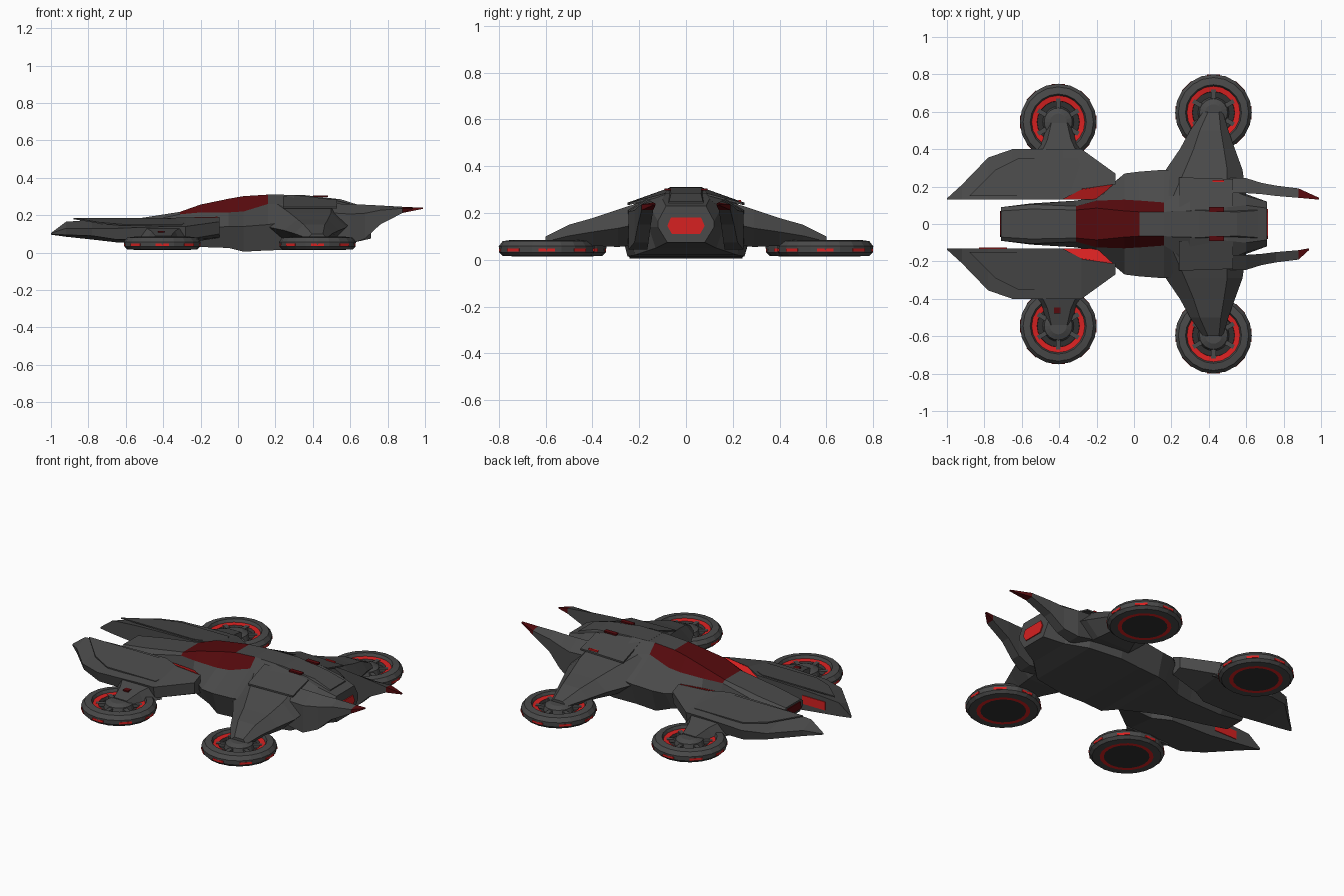
import bpy, bmesh, math

if "Cube" in bpy.data.objects:
    bpy.data.objects.remove(bpy.data.objects["Cube"])


def mat(name, rgb):
    m = bpy.data.materials.new(name)
    m.diffuse_color = (*rgb, 1)
    m.use_nodes = True
    m.node_tree.nodes["Principled BSDF"].inputs["Base Color"].default_value = m.diffuse_color
    return m


GREY = mat("dark grey hull", (0.068, 0.068, 0.068))
BLACK = mat("near black", (0.03, 0.03, 0.03))
RED = mat("glow red", (0.68, 0.015, 0.015))
DEEP = mat("deep red glass", (0.092, 0.003, 0.004))


def make(name, verts, faces, mats, idx=None):
    me = bpy.data.meshes.new(name)
    me.from_pydata(verts, [], faces)
    for m in mats:
        me.materials.append(m)
    if idx:
        for p, i in zip(me.polygons, idx):
            p.material_index = i
    bm = bmesh.new()
    bm.from_mesh(me)
    bmesh.ops.recalc_face_normals(bm, faces=bm.faces)
    bm.to_mesh(me)
    bm.free()
    ob = bpy.data.objects.new(name, me)
    bpy.context.collection.objects.link(ob)
    return ob


def loft(name, rings, mats, rule=lambda i, j: 0):
    """Skin closed rings of equal length; rule(i, j) picks the material."""
    n = len(rings[0])
    verts = [v for r in rings for v in r]
    faces, idx = [], []
    for i in range(len(rings) - 1):
        for j in range(n):
            k = (j + 1) % n
            faces.append((i*n + j, i*n + k, (i+1)*n + k, (i+1)*n + j))
            idx.append(rule(i, j))
    last = (len(rings) - 1) * n
    faces += [tuple(range(n)), tuple(range(last, last + n))]
    idx += [rule(0, -1), rule(len(rings) - 2, -1)]
    return make(name, verts, faces, mats, idx)


def plate(name, pts, t, m):
    """Thin plate: outline points raised by t in z."""
    return loft(name, [pts, [(x, y, z + t) for x, y, z in pts]], [m])


def box(name, c, d, m, ang=0):
    ca, sa = math.cos(ang), math.sin(ang)
    ring = []
    for a, b in ((-1, -1), (1, -1), (1, 1), (-1, 1)):
        u, v = a * d[0] / 2, b * d[1] / 2
        ring.append((c[0] + u*ca - v*sa, c[1] + u*sa + v*ca, c[2] - d[2] / 2))
    return plate(name, ring, d[2], m)


# fuselage: x, then (y, z) of top edge, shoulder, flank, keel
BODY = [
    (-.71, .07, .155, .09, .14, .09, .11, .06, .085),
    (-.55, .08, .18, .105, .155, .11, .10, .07, .06),
    (-.31, .075, .218, .095, .205, .125, .12, .10, .04),
    (-.20, .085, .257, .125, .215, .145, .13, .13, .03),
    (-.05, .07, .288, .13, .215, .27, .14, .20, .025),
    (.03, .065, .302, .125, .22, .28, .14, .24, .005),
    (.16, .065, .31, .115, .26, .29, .15, .24, .012),
    (.30, .07, .308, .20, .26, .29, .17, .25, .015),
    (.50, .09, .285, .19, .25, .24, .15, .22, .02),
    (.60, .10, .26, .15, .22, .16, .14, .13, .05),
    (.71, .085, .23, .12, .165, .12, .14, .08, .075)]
rings = []
for s in BODY:
    half = [(s[k], s[k + 1]) for k in (1, 3, 5, 7)]
    rings.append([(s[0], y, z) for y, z in half] +
                 [(s[0], -y, z) for y, z in reversed(half)])


def canopy(i, j):
    # top faces and upper side faces between the canopy stations
    return 1 if (j == 7 and 2 <= i < 5) or (j in (0, 6) and 2 <= i < 6) else 0


loft("fuselage", rings, [GREY, DEEP], canopy)

# spine behind the canopy, nose and tail lights
loft("spine", [[(x, -w, z - .03), (x, -w*.8, z), (x, w*.8, z), (x, w, z - .03)]
               for x, w, z in ((.2, .085, .31), (.35, .09, .308), (.55, .08, .285), (.66, .09, .25))], [GREY])
loft("nose_light", [[(x, -.07, .10), (x, .07, .10), (x, .06, .145), (x, -.06, .145)]
                    for x in (-.716, -.709)], [DEEP])
loft("tail_light", [[(x, -.06, .11), (x, .06, .11), (x, .08, .145), (x, .065, .18),
                     (x, -.065, .18), (x, -.08, .145)] for x in (.708, .716)], [RED])
# lights found on one side only
box("inner_wing_light", (-.755, -.129, .122), (.15, .006, .05), RED)
box("outer_deck_light", (.45, .23, .25), (.06, .01, .012), RED)
box("arm_light", (-.41, -.46, .112), (.035, .035, .008), DEEP)

# front wing: x, inner y, outer y, inner top, outer top, outer bottom, inner bottom
FRONT = [(-1.0, .13, .137, .105, .103, .098, .096),
         (-.92, .13, .21, .165, .13, .095, .085),
         (-.78, .13, .355, .175, .13, .09, .07),
         (-.65, .13, .40, .18, .13, .07, .055),
         (-.38, .132, .40, .185, .14, .07, .05),
         (-.28, .185, .40, .188, .14, .07, .05),
         (-.10, .21, .27, .19, .165, .10, .08)]
# rear wing: y, leading x, trailing x, top z, bottom z
REAR = [(.15, .08, .60, .26, .07), (.29, .17, .58, .215, .055), (.40, .245, .54, .178, .06),
        (.50, .30, .505, .15, .055), (.60, .37, .475, .10, .055)]
# tail fin: x, inner y, outer y, top z, bottom z
FIN = [(.40, .17, .25, .265, .08), (.60, .165, .245, .26, .045), (.68, .16, .22, .256, .075),
       (.76, .15, .205, .252, .15), (.88, .14, .19, .245, .212), (.99, .13, .14, .24, .234)]
# pod lathe: radius, z, material index of the band that follows
POD = [(.112, .045, 0), (.113, .064, 2), (.142, .068, 0), (.15, .085, 0), (.188, .08, 0),
       (.205, .058, 0), (.203, .032, 0), (.188, .017, 0), (.146, .015, 2), (.124, .015, 1)]


def pod(name, cx, cy):
    n = 20

    def circ(r, z):
        return [(cx + r * math.cos(math.tau * k / n), cy + r * math.sin(math.tau * k / n), z)
                for k in range(n)]
    loft(name + "_ring", [circ(r, z) for r, z, _ in POD], [GREY, BLACK, RED],
         lambda i, j: 1 if j < 0 else POD[i][2])
    loft(name + "_hub", [circ(.085, .04), circ(.075, .072), circ(.045, .085)], [GREY])
    for k in range(8):   # rim lights
        a = math.tau * k / 8
        box(name + "_rim_light", (cx + .198 * math.cos(a), cy + .198 * math.sin(a), .041),
            (.011, .07, .013), RED, a)
    for k in range(6):   # spokes in the well
        a = math.tau * (k + .5) / 6
        box(name + "_spoke", (cx + .1 * math.cos(a), cy + .1 * math.sin(a), .058),
            (.05, .025, .018), GREY, a)


def wing_z(y):
    return .186 - .17 * (y - .13)


for s, side in ((1, "left"), (-1, "right")):
    loft(side + "_front_wing", [[(x, s*a, zb), (x, s*a, zt), (x, s*b, ot), (x, s*(b - (b - a)*.06), ob)]
                                for x, a, b, zt, ot, ob, zb in FRONT], [GREY])
    plate(side + "_wing_panel", [(x, s*y, wing_z(y) - .004) for x, y in
          ((-.88, .15), (-.74, .29), (-.62, .35), (-.3, .35), (-.26, .22), (-.4, .15))], .007, GREY)
    # glowing intake sunk between canopy and wing, leaning inward
    plate(side + "_intake_glow", [(-.385, s*.13, .165), (-.28, s*.188, .182),
                                  (-.11, s*.212, .186), (-.2, s*.13, .155)], .006, RED)

    loft(side + "_rear_wing", [[(a, s*y, (t + b)/2), (a + .25*(c - a), s*y, t), (a + .8*(c - a), s*y, t),
                                (c, s*y, (t + b)/2), (a + .8*(c - a), s*y, b), (a + .25*(c - a), s*y, b)]
                               for y, a, c, t, b in REAR], [GREY])
    # raised deck plate over the wing root, with a small light
    plate(side + "_deck_plate", [(.24, s*.09, .292), (.53, s*.09, .275), (.53, s*.24, .235),
                                 (.24, s*.25, .235)], .009, GREY)
    box(side + "_deck_light", (.44, s*.078, .301), (.08, .026, .009), DEEP)

    fin = [(x if x < .95 or s > 0 else .935, a, b, t, z) for x, a, b, t, z in FIN]
    loft(side + "_tail_fin", [[(x, s*a, t), (x, s*b, t - .25*(t - z)), (x, s*b, z), (x, s*a, z)]
                              for x, a, b, t, z in fin], [GREY, DEEP],
         lambda i, j: 1 if i == 4 else 0)

    # front pod arm
    loft(side + "_front_arm", [[(-.4 - w, s*y, .06), (-.4 - w*.7, s*y, z), (-.4 + w*.7, s*y, z),
                                (-.4 + w, s*y, .06)]
                               for y, w, z in ((.36, .15, .14), (.45, .09, .115), (.54, .06, .09))], [GREY])
    pod(side + "_front_pod", -.405, s * .545)
    pod(side + "_rear_pod", .425, s * .595)
